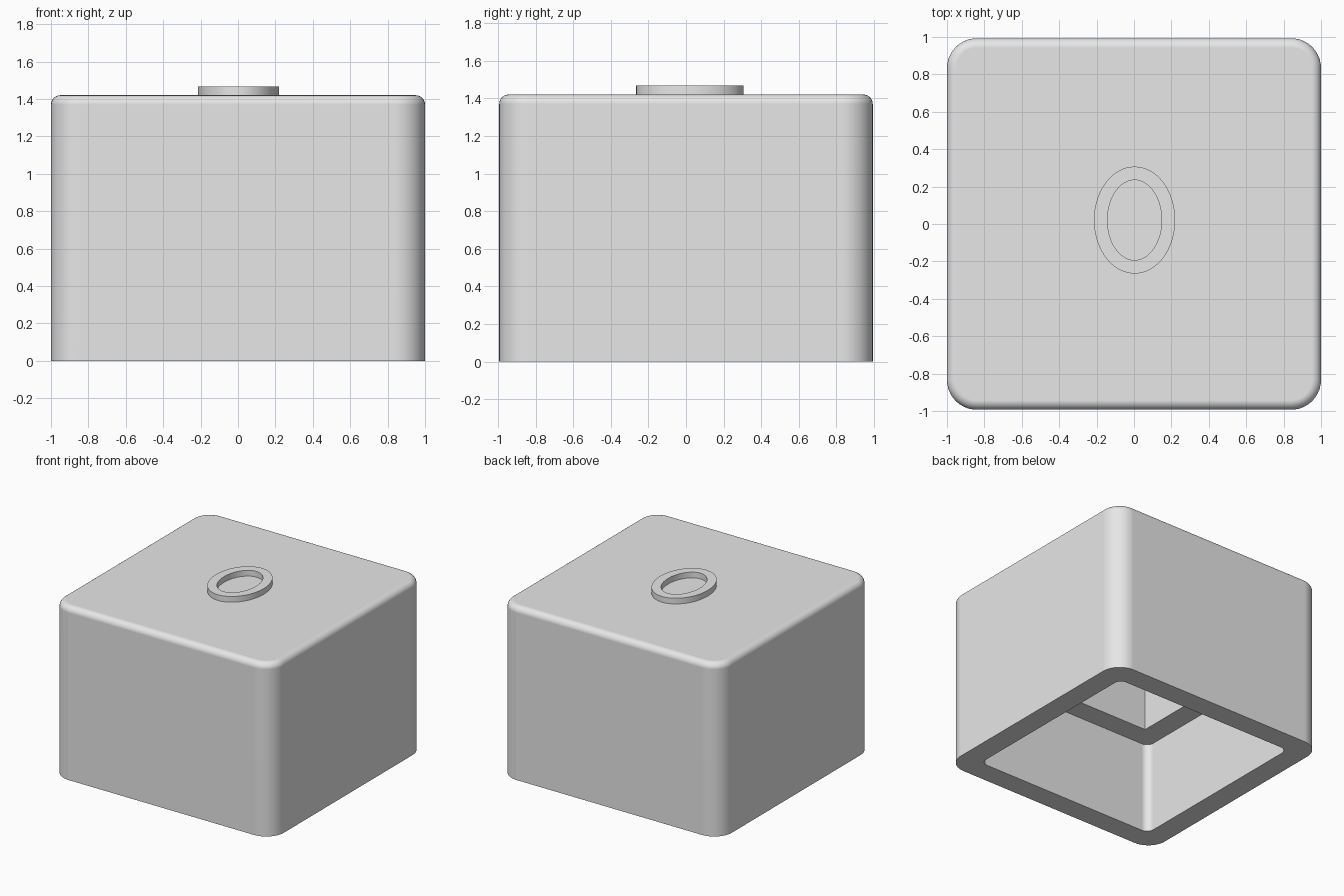
import bpy
import bmesh
import math

cube = bpy.data.objects.get("Cube")
if cube:
    bpy.data.objects.remove(cube, do_unlink=True)

HALF_X, HALF_Y, TOP = 1.0, 0.993, 1.42
CORNER, FILLET, WALL = 0.16, 0.05, 0.18
LEDGE_Z = 0.75

grey = bpy.data.materials.new("light_grey")
grey.use_nodes = True
grey.diffuse_color = (0.8, 0.8, 0.8, 1)
grey.node_tree.nodes["Principled BSDF"].inputs["Base Color"].default_value = (0.8, 0.8, 0.8, 1)


def rounded_loop(inset, radius, z, steps=10):
    """Points of a rounded rectangle, counter-clockwise."""
    points = []
    for corner, (sx, sy) in enumerate([(1, 1), (-1, 1), (-1, -1), (1, -1)]):
        cx = sx * (HALF_X - inset - radius)
        cy = sy * (HALF_Y - inset - radius)
        for i in range(steps + 1):
            a = (corner + i / steps) * math.pi / 2
            points.append((cx + radius * math.cos(a), cy + radius * math.sin(a), z))
    return points


def oval_loop(rx, ry, z, steps=64):
    """Points of the oval, set slightly off centre."""
    angles = [2 * math.pi * i / steps for i in range(steps)]
    return [(0.003 + rx * math.cos(a), 0.021 + ry * math.sin(a), z) for a in angles]


def loft(name, loops, closed=False):
    """Skin a series of loops, either capped at the ends or joined round."""
    bm = bmesh.new()
    rings = [[bm.verts.new(p) for p in loop] for loop in loops]
    pairs = list(zip(rings, rings[1:]))
    if closed:
        pairs.append((rings[-1], rings[0]))
    else:
        bm.faces.new(rings[0])
        bm.faces.new(rings[-1])
    for lower, upper in pairs:
        for i in range(len(lower)):
            j = (i + 1) % len(lower)
            bm.faces.new((lower[i], lower[j], upper[j], upper[i]))
    bmesh.ops.recalc_face_normals(bm, faces=bm.faces)
    mesh = bpy.data.meshes.new(name)
    bm.to_mesh(mesh)
    bm.free()
    mesh.materials.append(grey)
    obj = bpy.data.objects.new(name, mesh)
    bpy.context.collection.objects.link(obj)
    bpy.ops.object.select_all(action="DESELECT")
    obj.select_set(True)
    bpy.context.view_layer.objects.active = obj
    bpy.ops.object.shade_smooth_by_angle(angle=math.radians(30))
    weighted = obj.modifiers.new("flat_face_normals", "WEIGHTED_NORMAL")
    weighted.keep_sharp = True
    return obj


# Hollow body: stepped cavity from its ceiling down, then the outside up to the top
profile = [
    rounded_loop(2 * WALL, 0.002, TOP - WALL),
    rounded_loop(2 * WALL, 0.002, LEDGE_Z),
    rounded_loop(WALL, 0.06, LEDGE_Z),
    rounded_loop(WALL, 0.06, 0),
    rounded_loop(0, CORNER, 0),
]
for i in range(7):
    a = i / 6 * math.pi / 2
    inset = FILLET * (1 - math.cos(a))
    profile.append(rounded_loop(inset, CORNER - inset, TOP - FILLET + FILLET * math.sin(a)))
loft("hollow_body", profile)

# Raised oval ring on the top
outer, inner = (0.217, 0.286), (0.145, 0.214)
loft("top_ring", [
    oval_loop(*outer, TOP - 0.01),
    oval_loop(*outer, TOP + 0.047),
    oval_loop(*inner, TOP + 0.047),
    oval_loop(*inner, TOP - 0.01),
], closed=True)
